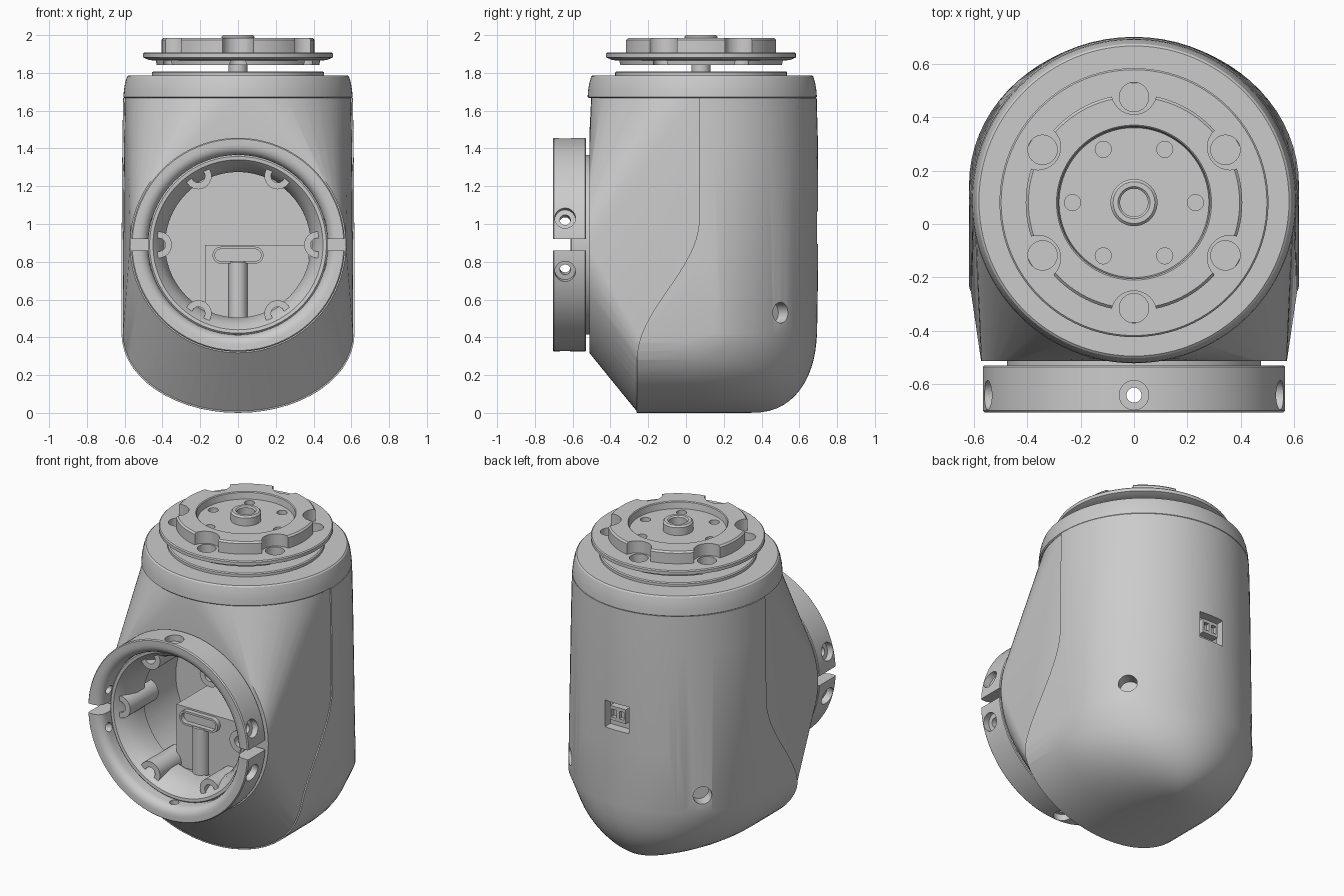
import bpy, bmesh
from math import sin, cos, pi, radians
from mathutils import Matrix, Vector

if "Cube" in bpy.data.objects:
    bpy.data.objects.remove(bpy.data.objects["Cube"])

CY = 0.08     # y of the vertical axis
PZ = 0.89     # z of the front port axis
SIDEWAYS = Matrix.Translation((0, 0, PZ)) @ Matrix.Rotation(pi / 2, 4, 'X')
UPRIGHT = Matrix.Translation((0, CY, 0))


def finish(bm, name):
    bmesh.ops.recalc_face_normals(bm, faces=bm.faces)
    me = bpy.data.meshes.new(name)
    bm.to_mesh(me)
    bm.free()
    ob = bpy.data.objects.new(name, me)
    bpy.context.collection.objects.link(ob)
    return ob


def revolve(name, profile, matrix=UPRIGHT, n=96):
    bm = bmesh.new()
    rings = [[bm.verts.new((r * cos(2 * pi * i / n), r * sin(2 * pi * i / n), h))
              for r, h in profile] for i in range(n)]
    m = len(profile)
    for i in range(n):
        a, b = rings[i], rings[(i + 1) % n]
        for j in range(m):
            k = (j + 1) % m
            bm.faces.new((a[j], b[j], b[k], a[k]))
    bmesh.ops.remove_doubles(bm, verts=bm.verts, dist=1e-5)
    bm.transform(matrix)
    return finish(bm, name)


def rod(name, r, p, q, n=32):
    p, q = Vector(p), Vector(q)
    bm = bmesh.new()
    rot = (q - p).to_track_quat('Z', 'Y').to_matrix().to_4x4()
    bmesh.ops.create_cone(bm, cap_ends=True, segments=n, radius1=r, radius2=r,
                          depth=(q - p).length,
                          matrix=Matrix.Translation((p + q) / 2) @ rot)
    return finish(bm, name)


def box(name, c, s):
    bm = bmesh.new()
    bmesh.ops.create_cube(bm, size=1, matrix=Matrix.Translation(c) @ Matrix.Diagonal((*s, 1)))
    return finish(bm, name)


def hull(name, pts):
    bm = bmesh.new()
    for p in pts:
        bm.verts.new(p)
    bmesh.ops.remove_doubles(bm, verts=bm.verts, dist=1e-4)
    bmesh.ops.convex_hull(bm, input=bm.verts)
    loose = [v for v in bm.verts if not v.link_faces]
    bmesh.ops.delete(bm, geom=loose, context='VERTS')
    return finish(bm, name)


def boolean(ob, cutters, op='DIFFERENCE', keep=False):
    for c in cutters:
        mod = ob.modifiers.new('cut', 'BOOLEAN')
        mod.operation, mod.object, mod.solver = op, c, 'EXACT'
    dg = bpy.context.evaluated_depsgraph_get()
    me = bpy.data.meshes.new_from_object(ob.evaluated_get(dg))
    ob.modifiers.clear()
    ob.data = me
    if not keep:
        for c in cutters:
            bpy.data.objects.remove(c)


def polar(r, deg):
    return r * cos(radians(deg)), r * sin(radians(deg))


def shell(name, o):
    """Rounded upright body blended into the front port disc, shrunk by o."""
    pts = []
    for z, rx, yf, yb in [(1.668, .608, -.51, .692), (1.45, .612, -.51, .698),
                          (1.2, .614, -.51, .7), (.8, .617, -.49, .7), (.42, .617, -.4, .694)]:
        c, ry = (yf + yb) / 2, (yb - yf) / 2
        for i in range(72):
            x, y = polar(1, i * 5)
            pts.append(((rx - o) * x, c + (ry - o) * y, z))
    for i in range(72):
        x, z = polar(.58 - o, i * 5)
        pts.append((x, -.512, PZ + z))
    # rounded underside: straight along y, curling up at the back
    for k in range(15):
        a = k / 14 * pi / 2
        z, rx = .42 - (.42 - o) * sin(a), (.617 - o) * cos(a)
        yb = .33 + (.362 - o) * cos(a) ** .8 if k < 14 else .33
        pts += [(-rx, -.26, z), (rx, -.26, z)]
        for i in range(37):
            x, y = polar(1, i * 5)
            pts.append((rx * x, .02 + (yb - .02) * y, z))
    return hull(name, pts)


# main body: front housing and proud back cover, split along an S-shaped seam
front_housing = shell('front_housing', .008)
back_cover = shell('back_cover', 0)
seam = [(.07, 2)] + [(-.095 + .165 * cos(pi * i / 20), 1.03 - .75 * i / 20) for i in range(21)]
seam += [(-.262, -.2), (1, -.2), (1, 2)]
bm = bmesh.new()
face = bm.faces.new([bm.verts.new((-1, y, z)) for y, z in seam])
ext = bmesh.ops.extrude_face_region(bm, geom=[face])
bmesh.ops.translate(bm, vec=(2, 0, 0), verts=[v for v in ext['geom'] if isinstance(v, bmesh.types.BMVert)])
splitter = finish(bm, 'splitter')
boolean(front_housing, [splitter], keep=True)
boolean(back_cover, [splitter], 'INTERSECT')

# hollow interior behind the port
boolean(front_housing, [rod('bore', .41, (0, -.8, PZ), (0, -.04, PZ), 96)])
# side dimples and rear socket recess
cuts = [rod('bore', .41, (0, -.8, PZ), (0, -.04, PZ), 96)]
for deg in (42, 138):
    x, y = polar(1, deg)
    cuts.append(rod('dimple', .055, (x * .55, CY + y * .55, .53), (x * .8, CY + y * .8, .53)))
cuts.append(box('recess', (0, .7, .98), (.17, .12, .17)))
boolean(back_cover, cuts)
socket = box('rear_socket', (0, .66, .99), (.11, .05, .09))
boolean(socket, [box('slot', (dx, .685, .99), (.035, .05, .05)) for dx in (-.027, .027)])


def stadium(name, w, r, y0, y1):
    return hull(name, [(s * w + polar(r, a)[0], y, .835 + polar(r, a)[1])
                       for s in (-1, 1) for y in (y0, y1) for a in range(0, 360, 15)])


# raised panel, post and slotted bracket seen through the port
inner_panel = box('inner_panel', (.1, -.2, .695), (.55, .34, .39))
boolean(inner_panel, [rod('keep', .405, (0, -.8, PZ), (0, .2, PZ), 96)], 'INTERSECT')
rod('inner_post', .05, (0, -.37, .5), (0, -.37, .8))
slot_bracket = stadium('slot_bracket', .09, .045, -.4, -.36)
boolean(slot_bracket, [stadium('slot_hole', .09, .032, -.5, -.3)])

# port neck funnel with six screw bosses
revolve('port_neck', [(.385, .4), (.41, .38), (.475, .47), (.475, .605), (.468, .612),
                      (.45, .61), (.42, .575), (.4, .53), (.385, .47)], SIDEWAYS)
for i in range(6):
    x, z = polar(.42, i * 60)
    boss = rod('port_boss_%d' % i, .07, (x, -.585, PZ + z), (x, -.3, PZ + z))
    boolean(boss, [rod('hole', .035, (x, -.7, PZ + z), (x, -.5, PZ + z)),
                   revolve('trim', [(.472, .2), (.7, .2), (.7, .7), (.472, .7)], SIDEWAYS)])

# split clamp ring with radial screw holes
ring_profile = [(.475, .53), (.562, .53), (.566, .535), (.566, .698), (.56, .705), (.53, .705)]
ring_profile += [(.53 - .055 * sin(a), .65 + .055 * cos(a)) for a in (.3, .6, .9, 1.2, pi / 2)]
clamp_ring = revolve('clamp_ring', ring_profile, SIDEWAYS)
cuts = [box('split', (0, -.62, PZ), (1.4, .3, .06))]
for deg in (14.5, 90, 165.5, 194.5, 270, 345.5):
    for r, start in ((.055, .525), (.028, .4)):
        (x0, z0), (x1, z1) = polar(start, deg), polar(.7, deg)
        cuts.append(rod('hole', r, (x0, -.64, PZ + z0), (x1, -.64, PZ + z1)))
boolean(clamp_ring, cuts)

# top band, raised seat and shaft
revolve('top_band', [(0, 1.666), (.6, 1.666), (.607, 1.672), (.604, 1.71), (.597, 1.75), (.588, 1.78),
                     (.58, 1.787), (0, 1.787)], Matrix.Translation((0, .086, 0)))
revolve('top_seat', [(0, 1.78), (.455, 1.78), (.455, 1.803), (.448, 1.808), (0, 1.808)])
rod('shaft', .05, (0, CY, 1.8), (0, CY, 1.86))

# output flange with six bolt holes
flange = revolve('output_flange', [(0, 1.842), (.43, 1.842), (.435, 1.865), (.47, 1.868), (.503, 1.882),
                                   (.503, 1.902), (.497, 1.908), (0, 1.908)])
cuts = []
for i in range(6):
    x, y = polar(.395, 30 + i * 60)
    cuts.append(rod('hole', .055, (x, CY + y, 1.7), (x, CY + y, 2.1)))
boolean(flange, cuts)

# scalloped top plate with recess, small holes and central hub
plate = revolve('scalloped_plate', [(0, 1.9), (.405, 1.9), (.405, 1.975), (.395, 1.985), (.29, 1.985),
                                    (.285, 1.98), (.28, 1.94), (0, 1.94)])
cuts = []
for i in range(6):
    x, y = polar(.415, 30 + i * 60)
    cuts.append(rod('scallop', .085, (x, CY + y, 1.8), (x, CY + y, 2.1)))
    x, y = polar(.23, i * 60)
    cuts.append(rod('hole', .03, (x, CY + y, 1.912), (x, CY + y, 2.1)))
boolean(plate, cuts)
revolve('hub', [(.052, 1.93), (.088, 1.93), (.088, 1.99), (.078, 2.0), (.06, 2.0), (.052, 1.992)], n=48)

# smooth shading with crisp edges
for ob in list(bpy.context.scene.objects):
    bpy.ops.object.select_all(action='DESELECT')
    ob.select_set(True)
    bpy.context.view_layer.objects.active = ob
    bpy.ops.object.shade_smooth_by_angle(angle=radians(30))
